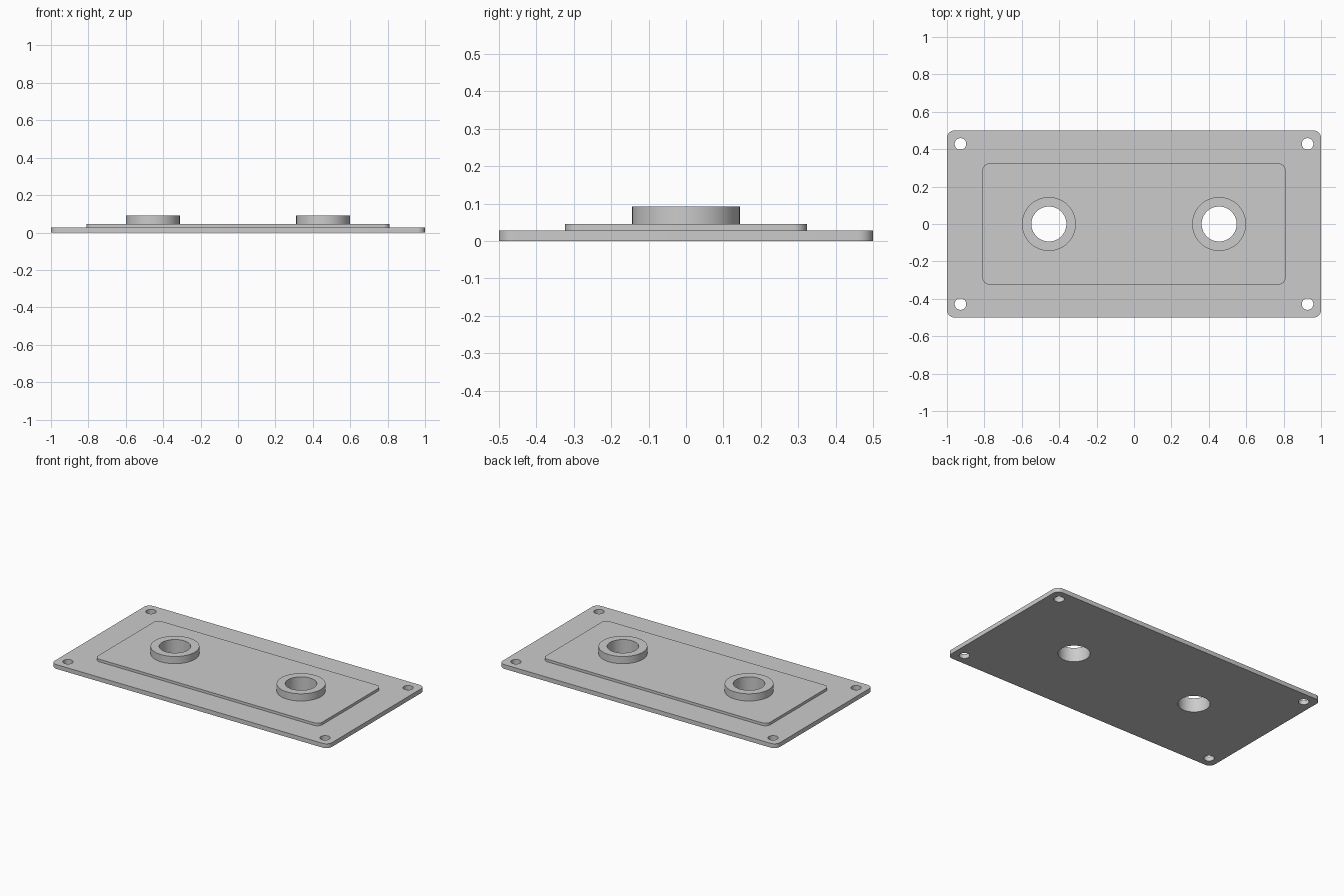
import bpy
import bmesh
from math import cos, sin, pi, radians

cube = bpy.data.objects.get("Cube")
if cube:
    bpy.data.objects.remove(cube)

# Single grey finish
grey = bpy.data.materials.new("light_grey")
grey.use_nodes = True
colour = (0.6, 0.6, 0.6, 1)
grey.diffuse_color = colour
grey.node_tree.nodes["Principled BSDF"].inputs["Base Color"].default_value = colour

# Heights of each step
PLATE_TOP, PANEL_TOP, BOSS_TOP = 0.028, 0.045, 0.092
BOSS_X, BOSS_R, BORE_R = 0.455, 0.144, 0.0935


def circle(x, y, r, n=64):
    return [(x + r * cos(2 * pi * i / n), y + r * sin(2 * pi * i / n)) for i in range(n)]


def rounded_rect(hx, hy, r, steps=8):
    pts = []
    for k, (sx, sy) in enumerate([(1, 1), (-1, 1), (-1, -1), (1, -1)]):
        for i in range(steps + 1):
            a = (k + i / steps) * pi / 2
            pts.append((sx * (hx - r) + r * cos(a), sy * (hy - r) + r * sin(a)))
    return pts


def wall(bm, outline, z0, z1, outward=True):
    """Vertical wall following a counter-clockwise outline."""
    low = [bm.verts.new((x, y, z0)) for x, y in outline]
    high = [bm.verts.new((x, y, z1)) for x, y in outline]
    for i in range(len(low)):
        j = (i + 1) % len(low)
        quad = [low[i], low[j], high[j], high[i]]
        bm.faces.new(quad if outward else quad[::-1]).smooth = True


def cap(bm, outlines, z, up=1):
    """Flat face inside the first outline, with the others as holes."""
    edges = []
    for outline in outlines:
        vs = [bm.verts.new((x, y, z)) for x, y in outline]
        edges += [bm.edges.new((vs[i - 1], vs[i])) for i in range(len(vs))]
    made = bmesh.ops.triangle_fill(bm, edges=edges, use_beauty=True, normal=(0, 0, up))
    for face in [g for g in made["geom"] if isinstance(g, bmesh.types.BMFace)]:
        face.normal_update()
        if face.normal.z * up < 0:
            face.normal_flip()


def finish(bm, name):
    bmesh.ops.remove_doubles(bm, verts=bm.verts[:], dist=0.00001)
    mesh = bpy.data.meshes.new(name)
    bm.to_mesh(mesh)
    bm.free()
    mesh.materials.append(grey)
    obj = bpy.data.objects.new(name, mesh)
    bpy.context.collection.objects.link(obj)
    bpy.ops.object.select_all(action="DESELECT")
    obj.select_set(True)
    bpy.context.view_layer.objects.active = obj
    bpy.ops.object.shade_smooth_by_angle(angle=radians(30))


plate_outline = rounded_rect(1.0, 0.5, 0.04)
panel_outline = rounded_rect(0.81, 0.323, 0.035)
screw_holes = [circle(x, y, 0.031, 32) for x in (-0.928, 0.928) for y in (-0.428, 0.428)]
bores = [circle(x, 0, BORE_R) for x in (-BOSS_X, BOSS_X)]
rims = [circle(x, 0, BOSS_R) for x in (-BOSS_X, BOSS_X)]

# Base plate with four corner screw holes
bm = bmesh.new()
wall(bm, plate_outline, 0, PLATE_TOP)
for hole in screw_holes:
    wall(bm, hole, 0, PLATE_TOP, outward=False)
cap(bm, [plate_outline] + screw_holes + bores, 0, up=-1)
cap(bm, [plate_outline, panel_outline] + screw_holes, PLATE_TOP)
finish(bm, "base_plate")

# Raised panel
bm = bmesh.new()
wall(bm, panel_outline, PLATE_TOP, PANEL_TOP)
cap(bm, [panel_outline] + rims, PANEL_TOP)
finish(bm, "raised_panel")

# Ring bosses, bored right through the plate
for side, rim, bore in zip(("right", "left"), rims, bores):
    bm = bmesh.new()
    wall(bm, rim, PANEL_TOP, BOSS_TOP)
    wall(bm, bore, 0, BOSS_TOP, outward=False)
    cap(bm, [rim, bore], BOSS_TOP)
    finish(bm, side + "_ring_boss")
